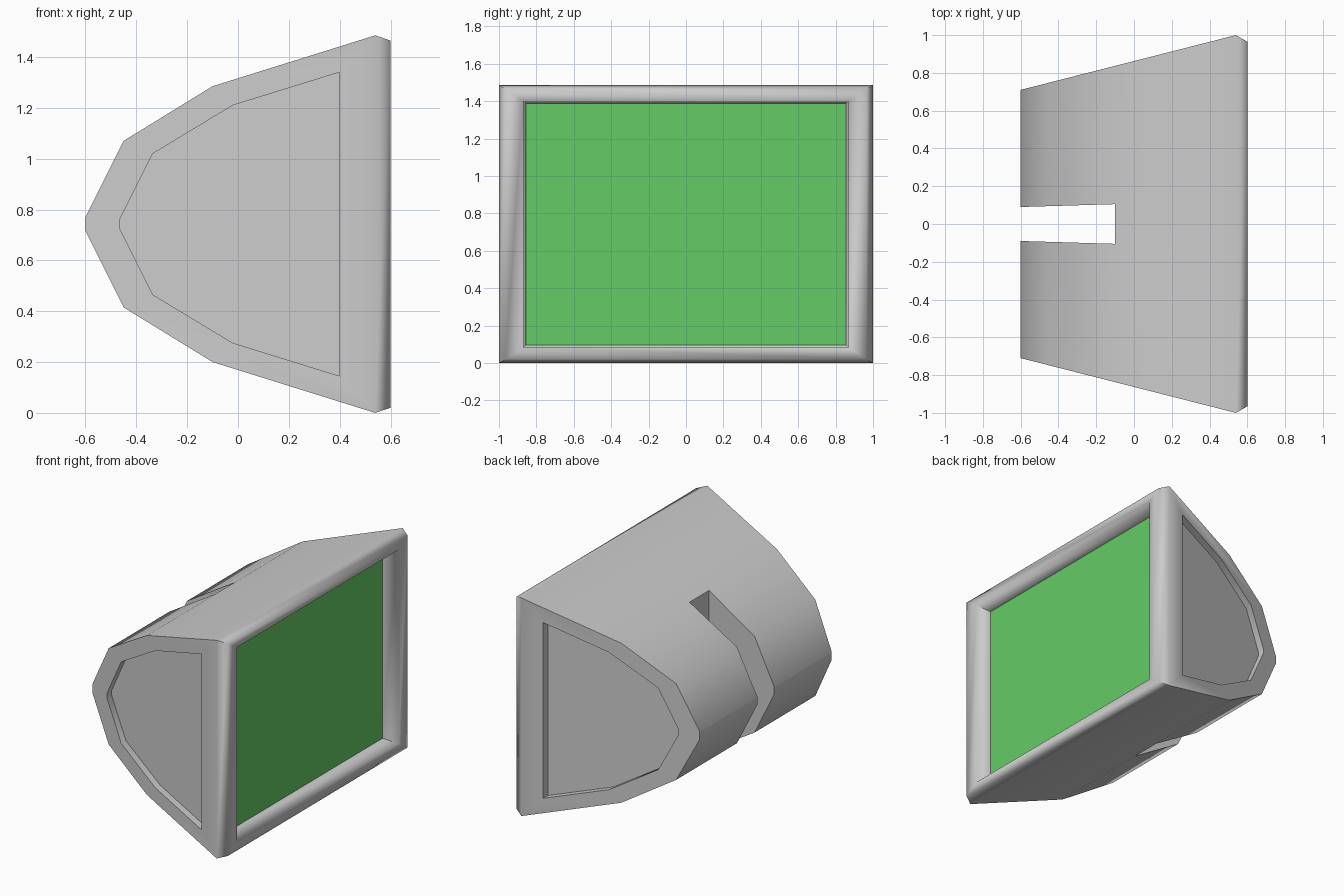
import bpy, bmesh, math

if "Cube" in bpy.data.objects:
    bpy.data.objects.remove(bpy.data.objects["Cube"])

HALF_UPPER = [(0.54, 1.485), (-0.1, 1.285), (-0.45, 1.07), (-0.6, 0.77)]
PANEL_UPPER = [(0.4, 1.34), (-0.02, 1.21), (-0.335, 1.02), (-0.465, 0.76)]
MID = 0.7425


def mirrored(upper):
    """Complete a side profile by mirroring its upper half in z."""
    return upper + [(x, 2 * MID - z) for x, z in reversed(upper)]


def half_width(x):
    return 0.71 + (x + 0.6) * 0.29 / 1.14


def make_object(name, bm):
    bmesh.ops.recalc_face_normals(bm, faces=bm.faces)
    mesh = bpy.data.meshes.new(name)
    bm.to_mesh(mesh)
    bm.free()
    obj = bpy.data.objects.new(name, mesh)
    bpy.context.collection.objects.link(obj)
    return obj


def bridge(bm, a, b):
    for i in range(len(a)):
        j = (i + 1) % len(a)
        bm.faces.new((a[i], a[j], b[j], b[i]))


def loft(name, ring_a, ring_b):
    bm = bmesh.new()
    a = [bm.verts.new(p) for p in ring_a]
    b = [bm.verts.new(p) for p in ring_b]
    bridge(bm, a, b)
    bm.faces.new(a)
    bm.faces.new(b)
    return make_object(name, bm)


def cut(obj, cutter):
    mod = obj.modifiers.new("cut", 'BOOLEAN')
    mod.operation = 'DIFFERENCE'
    mod.solver = 'EXACT'
    mod.object = cutter
    bpy.context.view_layer.objects.active = obj
    bpy.ops.object.modifier_apply(modifier=mod.name)
    bpy.data.objects.remove(cutter)


# Tapered housing with a faceted back
bm = bmesh.new()
sides = []
for s in (-1, 1):
    ring = [bm.verts.new((x, s * half_width(x), z)) for x, z in mirrored(HALF_UPPER)]
    bm.faces.new(ring)
    sides.append(ring)
left, right = sides
for i in range(len(left) - 1):
    bm.faces.new((left[i], left[i + 1], right[i + 1], right[i]))

# Front bezel: chamfer, rim, then the recess behind the screen
loop = [left[0], right[0], right[-1], left[-1]]
for x, w, h in ((0.6, 0.965, 0.722), (0.6, 0.87, 0.66), (0.48, 0.854, 0.645)):
    ring = [bm.verts.new((x, sy * w, MID + sz * h))
            for sy, sz in ((-1, 1), (1, 1), (1, -1), (-1, -1))]
    bridge(bm, loop, ring)
    loop = ring
bm.faces.new(loop)
housing = make_object("monitor_housing", bm)

# Recessed side panels
panel = mirrored(PANEL_UPPER)
for s in (-1, 1):
    cut(housing, loft("side_panel_cutter",
                      [(x, s * (half_width(x) - 0.05), z) for x, z in panel],
                      [(x, s * (half_width(x) + 0.1), z) for x, z in panel]))

# Slot through the back
slot = [(-0.1, -0.105), (-0.1, 0.105), (-0.7, 0.087), (-0.7, -0.087)]
cut(housing, loft("slot_cutter", [(x, y, -0.2) for x, y in slot],
                  [(x, y, 1.7) for x, y in slot]))

# Smooth shading, with the bezel rim kept soft
bpy.ops.object.select_all(action='DESELECT')
housing.select_set(True)
bpy.context.view_layer.objects.active = housing
bpy.ops.object.shade_smooth_by_angle(angle=math.radians(45))
verts = housing.data.vertices
for e in housing.data.edges:
    if all(verts[v].co.x > 0.58 for v in e.vertices):
        e.use_edge_sharp = False

# Screen
bm = bmesh.new()
bm.faces.new([bm.verts.new((0.49, y, MID + z)) for y, z in
              ((-0.855, -0.646), (0.855, -0.646), (0.855, 0.646), (-0.855, 0.646))])
screen = make_object("screen", bm)
if screen.data.polygons[0].normal.x < 0:
    screen.data.flip_normals()
green = bpy.data.materials.new("screen_green")
green.diffuse_color = (0.13, 0.6, 0.13, 1)
green.use_nodes = True
green.node_tree.nodes["Principled BSDF"].inputs["Base Color"].default_value = green.diffuse_color
screen.data.materials.append(green)
